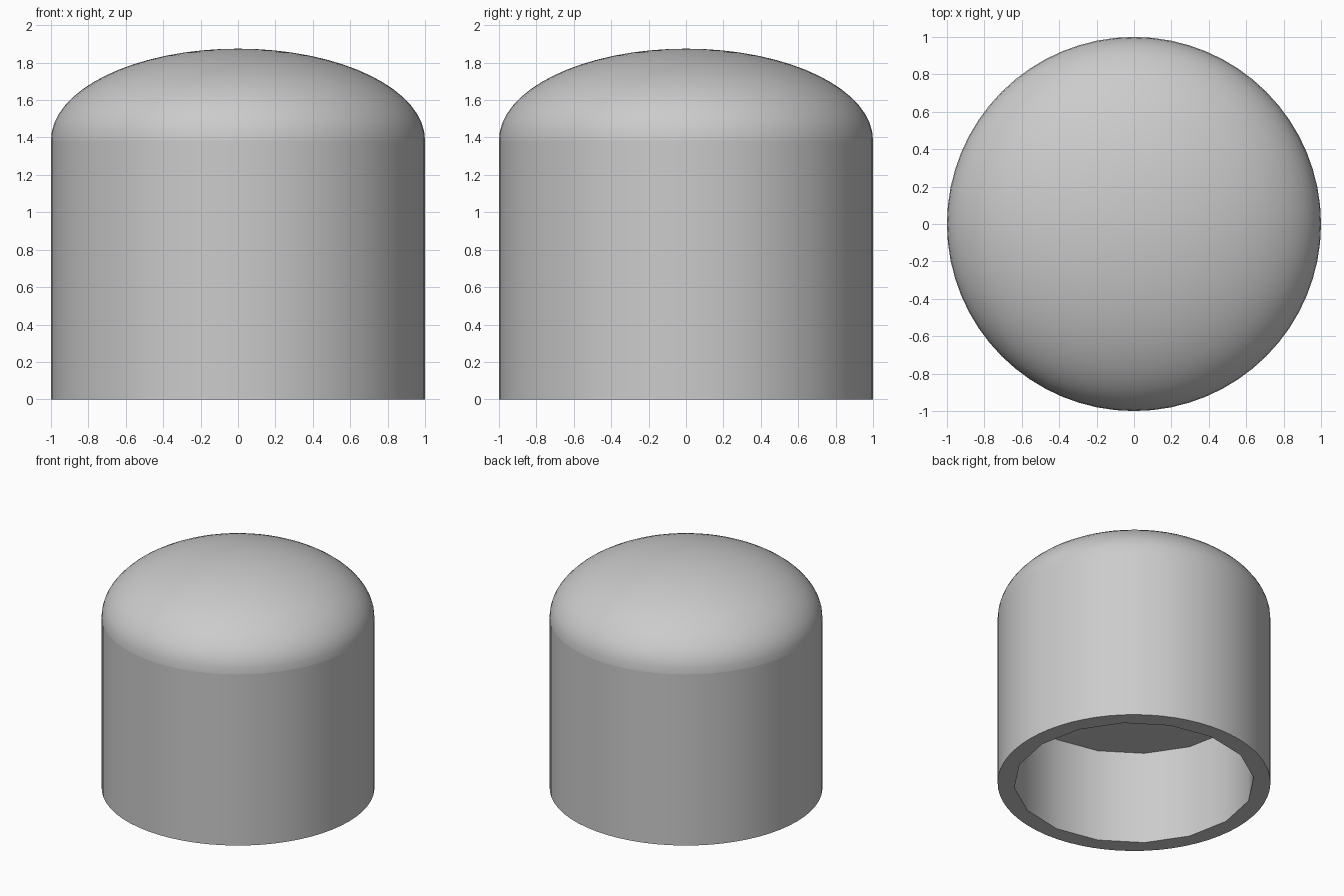
import bpy, bmesh, math

cube = bpy.data.objects.get("Cube")
if cube:
    bpy.data.objects.remove(cube, do_unlink=True)

OUTER, BORE = 1.0, 0.88
SHOULDER, TOP, DEPTH = 1.385, 1.875, 0.755
SIDES, BORE_SIDES, RINGS = 64, 16, 16

grey = bpy.data.materials.new("light grey")
grey.use_nodes = True
grey.diffuse_color = (0.6, 0.6, 0.6, 1)
grey.node_tree.nodes["Principled BSDF"].inputs["Base Color"].default_value = (0.6, 0.6, 0.6, 1)


def ring(bm, radius, z, count):
    return [bm.verts.new((radius * math.cos(math.tau * i / count),
                          radius * math.sin(math.tau * i / count), z)) for i in range(count)]


def bridge(bm, lower, upper):
    n = len(lower)
    for i in range(n):
        j = (i + 1) % n
        bm.faces.new((lower[i], lower[j], upper[j], upper[i]))


def finish(bm, name):
    bmesh.ops.recalc_face_normals(bm, faces=bm.faces)
    mesh = bpy.data.meshes.new(name)
    bm.to_mesh(mesh)
    bm.free()
    mesh.materials.append(grey)
    obj = bpy.data.objects.new(name, mesh)
    bpy.context.collection.objects.link(obj)
    bpy.ops.object.select_all(action="DESELECT")
    obj.select_set(True)
    bpy.context.view_layer.objects.active = obj
    bpy.ops.object.shade_smooth_by_angle(angle=math.radians(30))


# Cap: round wall, elliptical dome, and a coarser blind bore from below
bm = bmesh.new()
base = ring(bm, OUTER, 0, SIDES)
prev = base
for k in range(RINGS):
    a = math.pi / 2 * k / RINGS
    nxt = ring(bm, OUTER * math.cos(a), SHOULDER + (TOP - SHOULDER) * math.sin(a), SIDES)
    bridge(bm, prev, nxt)
    prev = nxt
apex = bm.verts.new((0, 0, TOP))
for i in range(SIDES):
    bm.faces.new((prev[i], prev[(i + 1) % SIDES], apex))

# Bore wall, flat ceiling and bottom rim
mouth = ring(bm, BORE, 0, BORE_SIDES)
ceiling = ring(bm, BORE, DEPTH, BORE_SIDES)
bridge(bm, ceiling, mouth)
bm.faces.new(ceiling)
step = SIDES // BORE_SIDES
for i in range(BORE_SIDES):
    arc = [base[(i * step + s) % SIDES] for s in range(step + 1)]
    bm.faces.new(arc + [mouth[(i + 1) % BORE_SIDES], mouth[i]])

# Crisp shoulder line between wall and dome
for e in bm.edges:
    if all(abs(v.co.z - SHOULDER) < 1e-4 for v in e.verts):
        e.smooth = False
finish(bm, "domed_cap")
